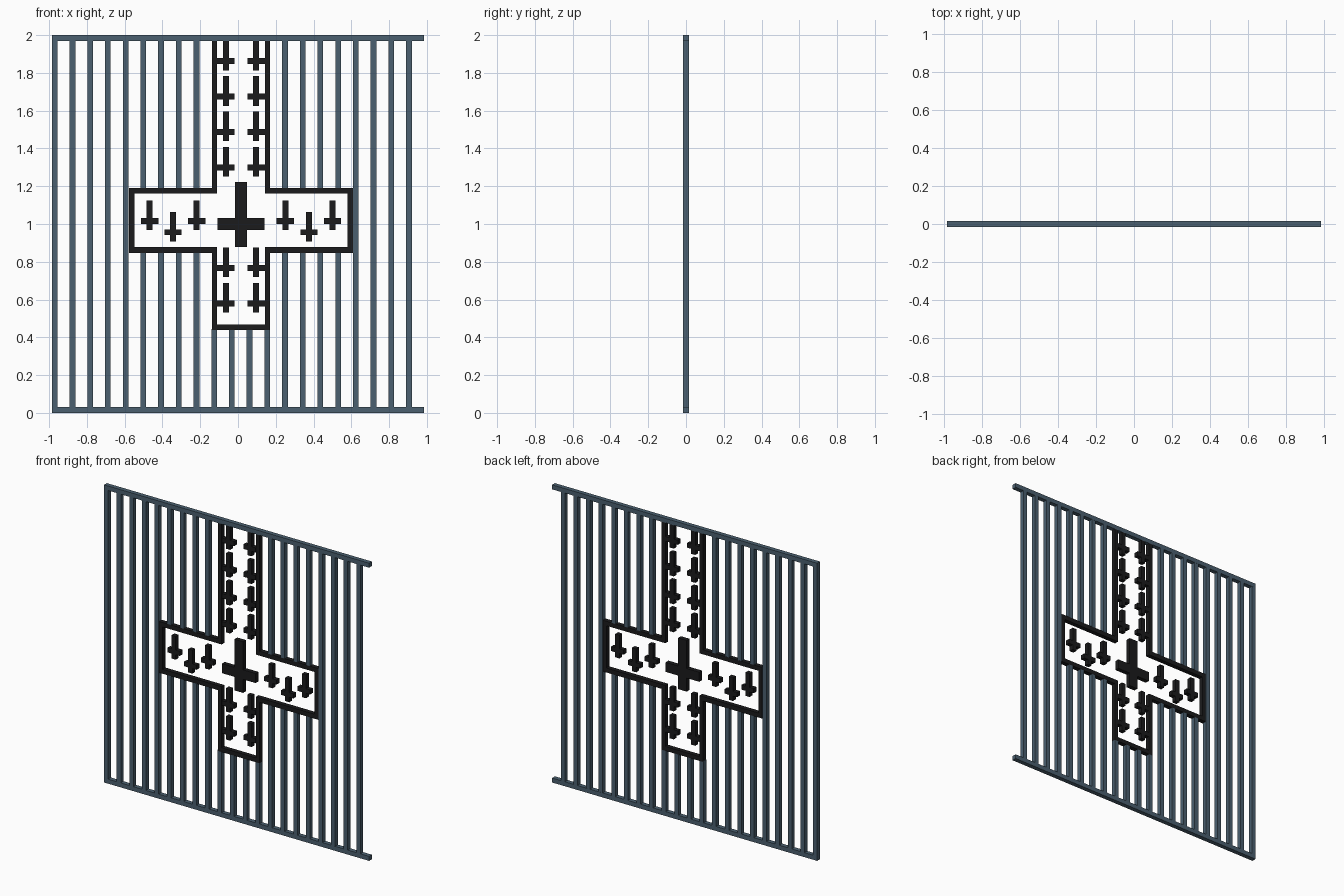
import bpy, bmesh

if "Cube" in bpy.data.objects:
    bpy.data.objects.remove(bpy.data.objects["Cube"])

CX = 0.016          # centre line of the cross panel
D = 0.015           # half depth of the fence
TOP = 1.97          # underside of the top rail


def material(name, rgb):
    m = bpy.data.materials.new(name)
    m.diffuse_color = (*rgb, 1)
    m.use_nodes = True
    m.node_tree.nodes["Principled BSDF"].inputs["Base Color"].default_value = m.diffuse_color
    return m


steel = material("blue_grey_steel", (0.07, 0.117, 0.16))
black = material("black_iron", (0.011, 0.011, 0.012))


def finish(bm, name, mat):
    bmesh.ops.recalc_face_normals(bm, faces=bm.faces)
    me = bpy.data.meshes.new(name)
    bm.to_mesh(me)
    bm.free()
    me.materials.append(mat)
    bpy.context.collection.objects.link(bpy.data.objects.new(name, me))


def prism(bm, polys, half):
    """Extrude a sheet of x/z polygons through the depth."""
    cache = {}

    def vert(p):
        if p not in cache:
            cache[p] = bm.verts.new((p[0], -half, p[1]))
        return cache[p]
    faces = [bm.faces.new([vert(p) for p in poly]) for poly in polys]
    out = bmesh.ops.extrude_face_region(bm, geom=faces, use_keep_orig=True)
    moved = [g for g in out["geom"] if isinstance(g, bmesh.types.BMVert)]
    bmesh.ops.translate(bm, verts=moved, vec=(0, 2 * half, 0))


def rect(bm, x0, x1, z0, z1, half):
    prism(bm, [[(x0, z0), (x1, z0), (x1, z1), (x0, z1)]], half)


def cross_outline(col, arm, z_low, z_high, z_foot):
    """Open outline of the panel from top left, round the foot, to top right."""
    left = [(-col, TOP), (-col, z_high), (-arm, z_high),
            (-arm, z_low), (-col, z_low), (-col, z_foot)]
    pts = left + [(-x, z) for x, z in reversed(left)]
    return [(round(x + CX, 4), z) for x, z in pts]


def latin_cross(bm, x, top, w=0.031, h=0.157, span=0.092, drop=0.108, half=D):
    """Latin cross as one twelve-sided profile."""
    a, b = w / 2, span / 2
    z1, z0 = top - drop + a, top - drop - a
    left = [(-a, top), (-a, z1), (-b, z1), (-b, z0), (-a, z0), (-a, top - h)]
    pts = left + [(-px, pz) for px, pz in reversed(left)]
    prism(bm, [[(x + px, pz) for px, pz in pts]], half)


# top and bottom rails
for name, z in (("bottom_rail", 0.0), ("top_rail", TOP)):
    bm = bmesh.new()
    rect(bm, -0.985, 0.985, z, z + 0.03, D)
    finish(bm, name, steel)

# upright bars, interrupted where the open cross sits
bm = bmesh.new()
for i in range(21):
    x = -0.97 + i * 0.09375
    off = abs(x - CX)
    if off < 0.153:
        spans = [(0.03, 0.445)]
    elif off < 0.59:
        spans = [(0.03, 0.855), (1.19, TOP)]
    else:
        spans = [(0.03, TOP)]
    for z0, z1 in spans:
        rect(bm, x - 0.015, x + 0.015, z0, z1, D - 0.0001)
finish(bm, "upright_bars", steel)

# black border of the open cross
outer = cross_outline(0.154, 0.592, 0.847, 1.191, 0.438)
inner = cross_outline(0.127, 0.565, 0.877, 1.161, 0.467)
bm = bmesh.new()
prism(bm, [[outer[i], outer[i + 1], inner[i + 1], inner[i]]
           for i in range(len(outer) - 1)], D)
finish(bm, "cross_border", black)

# small crosses in the column and along the arms
bm = bmesh.new()
for side in (-1, 1):
    for top in (1.97, 1.783, 1.596, 1.408, 0.876, 0.688):
        latin_cross(bm, CX + side * 0.08, top)
    for dx, top in ((0.235, 1.124), (0.36, 1.064), (0.484, 1.124)):
        latin_cross(bm, CX + side * dx, top)
finish(bm, "small_crosses", black)

# large cross in the middle
bm = bmesh.new()
latin_cross(bm, CX, 1.222, w=0.064, h=0.344, span=0.25, drop=0.221)
finish(bm, "centre_cross", black)
